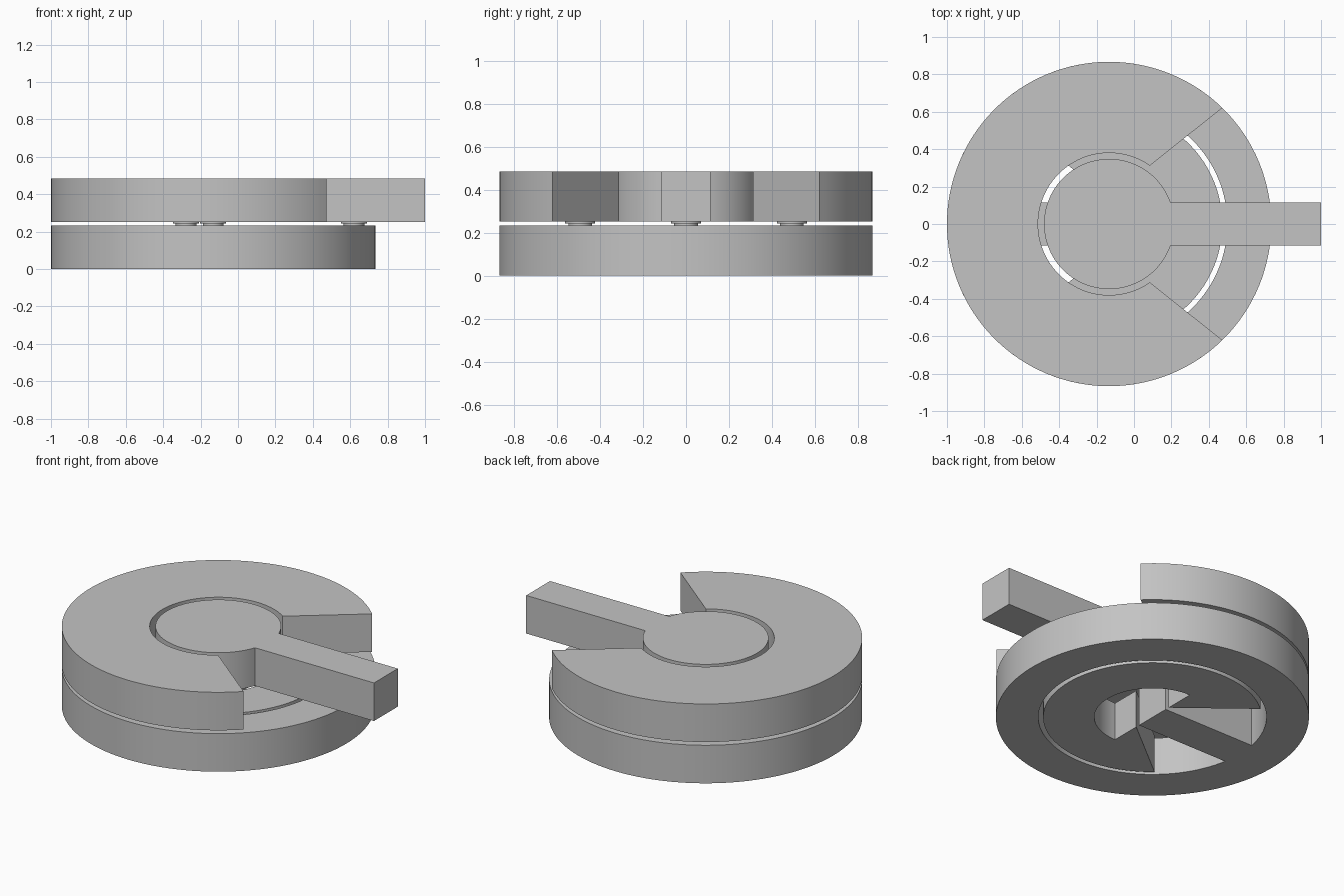
import bpy
import bmesh
import math
from mathutils import Vector

cube = bpy.data.objects.get("Cube")
if cube:
    bpy.data.objects.remove(cube, do_unlink=True)

# Main dimensions, radii measured from the hub axis
R_OUT = 0.867
CX = R_OUT - 1.0
THICK = 0.2325
GAP = 0.02
UPPER = THICK + GAP
HALF_BAR = 0.115
R_RIM, R_PLATE = 0.632, 0.605
R_BORE, R_KEY, R_HOLE = 0.38, 0.348, 0.322
APEX, WEDGE = 0.175, math.radians(38.5)

grey = bpy.data.materials.new("light_grey")
grey.use_nodes = True
grey.diffuse_color = (0.55, 0.55, 0.55, 1)
grey.node_tree.nodes["Principled BSDF"].inputs["Base Color"].default_value = (0.55, 0.55, 0.55, 1)


def arc(radius, start, end, steps=96):
    return [(radius * math.cos(start + (end - start) * i / steps),
             radius * math.sin(start + (end - start) * i / steps)) for i in range(steps + 1)]


def wedge_angle(radius):
    """Polar angle where the slanted mouth edge meets a circle."""
    t = APEX * math.cos(WEDGE) + math.sqrt(radius ** 2 - (APEX * math.sin(WEDGE)) ** 2)
    return math.atan2(t * math.sin(WEDGE), t * math.cos(WEDGE) - APEX)


def extrude(name, bm, z, height):
    solid = bmesh.ops.extrude_face_region(bm, geom=bm.faces[:])
    tops = [v for v in solid["geom"] if isinstance(v, bmesh.types.BMVert)]
    bmesh.ops.translate(bm, verts=tops, vec=Vector((0, 0, height)))
    bmesh.ops.recalc_face_normals(bm, faces=bm.faces[:])
    mesh = bpy.data.meshes.new(name)
    bm.to_mesh(mesh)
    bm.free()
    mesh.materials.append(grey)
    obj = bpy.data.objects.new(name, mesh)
    obj.location = (CX, 0, z)
    bpy.context.collection.objects.link(obj)
    bpy.ops.object.select_all(action='DESELECT')
    obj.select_set(True)
    bpy.context.view_layer.objects.active = obj
    bpy.ops.object.shade_smooth_by_angle(angle=math.radians(25))
    return obj


def plate(name, outline, z, height=THICK):
    bm = bmesh.new()
    bm.faces.new([bm.verts.new((x, y, 0)) for x, y in outline])
    return extrude(name, bm, z, height)


def ring(name, inner, outer, z, height=THICK):
    bm = bmesh.new()
    a, b = ([bm.verts.new((x, y, 0)) for x, y in arc(r, 0, math.tau, 128)[:-1]]
            for r in (inner, outer))
    for i in range(len(a)):
        bm.faces.new((a[i - 1], b[i - 1], b[i], a[i]))
    return extrude(name, bm, z, height)


# Upper C-shaped ring, mouth towards +x
w_out, w_in = wedge_angle(R_OUT), wedge_angle(R_BORE)
plate("upper_open_ring",
      arc(R_OUT, w_out, math.tau - w_out) + arc(R_BORE, math.tau - w_in, w_in), UPPER)

# Upper round hub with its straight arm
a = math.asin(HALF_BAR / R_KEY)
plate("hub_and_arm",
      arc(R_KEY, a, math.tau - a) + [(1 - CX, -HALF_BAR), (1 - CX, HALF_BAR)], UPPER)

# Lower outer ring and the spoke running inward from its -x side
ring("lower_outer_ring", R_RIM, R_OUT, 0)
b = math.asin(HALF_BAR / R_RIM)
plate("lower_spoke",
      [(0, -HALF_BAR), (0, HALF_BAR)] + arc(R_RIM, math.pi - b, math.pi + b, 8), 0)

# Lower inner plate: half-round hole opening into a mouth towards -x
w = wedge_angle(R_PLATE)
tip = APEX * math.tan(WEDGE)
plate("lower_inner_plate",
      arc(R_PLATE, w - math.pi, math.pi - w) + [(0, tip)]
      + arc(R_HOLE, math.pi / 2, -math.pi / 2, 48) + [(0, -tip)], 0)

# Small stepped spacers joining the two levels
spots = {"arm": (0.753, 0), "spoke": (-0.145, 0), "back": (0, 0.492), "front": (0, -0.492)}
for label, (x, y) in spots.items():
    for part, radius, z in (("foot", 0.055, THICK), ("cap", 0.07, THICK + GAP / 2)):
        spacer = plate(f"{label}_spacer_{part}", arc(radius, 0, math.tau, 32)[:-1], z, GAP / 2)
        spacer.location.x += x
        spacer.location.y = y
